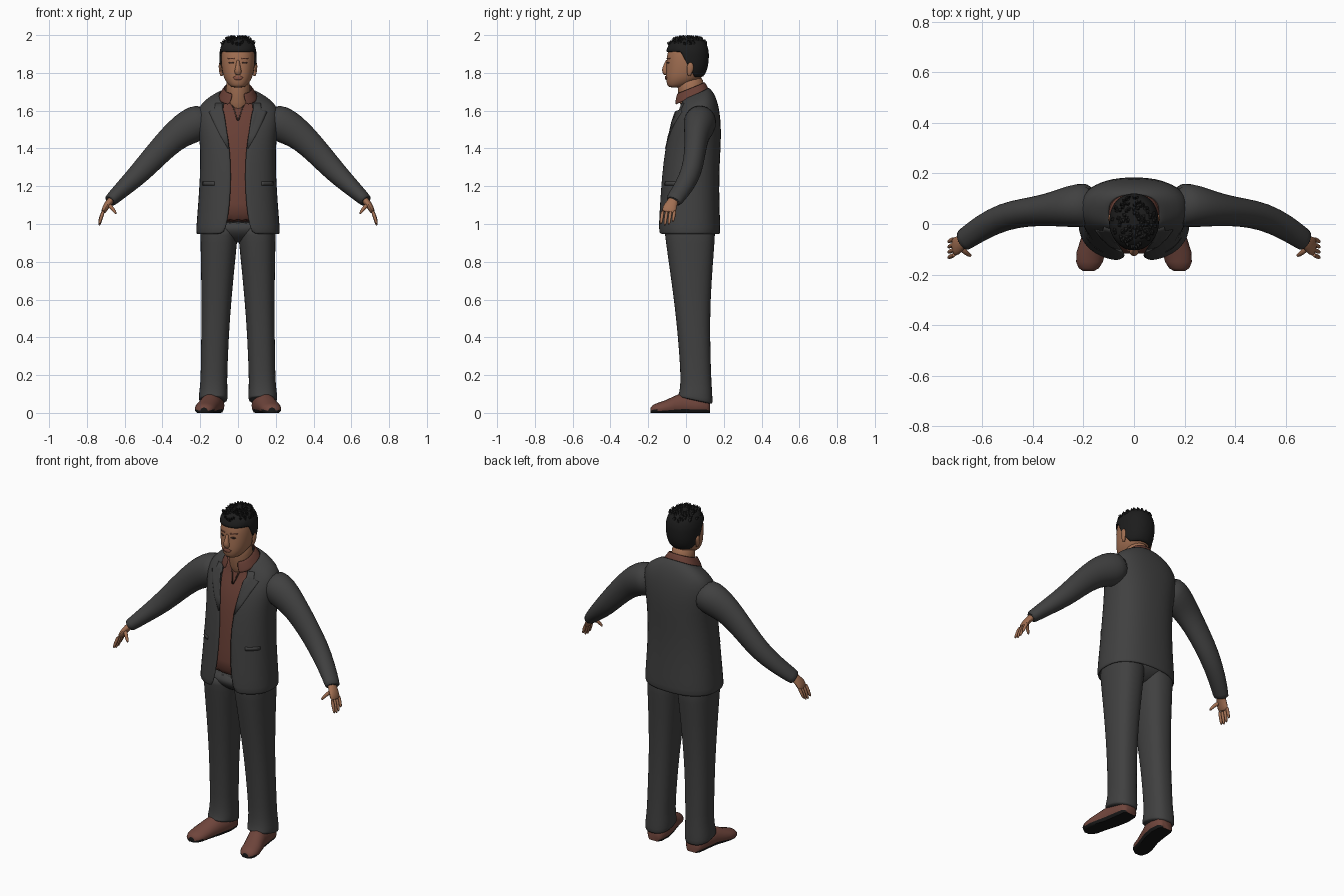
import bpy, bmesh, math, random
from mathutils import Vector
from mathutils.bvhtree import BVHTree

cube = bpy.data.objects.get("Cube")
if cube:
    bpy.data.objects.remove(cube, do_unlink=True)


def colour(name, r, g, b):
    mat = bpy.data.materials.new(name)
    mat.use_nodes = True
    mat.diffuse_color = (r, g, b, 1)
    mat.node_tree.nodes["Principled BSDF"].inputs["Base Color"].default_value = (r, g, b, 1)
    return mat


charcoal = colour("charcoal cloth", .052, .052, .052)
rust = colour("rust shirt", .14, .05, .036)
leather = colour("brown leather", .16, .06, .045)
skin = colour("skin", .36, .16, .085)
black = colour("black hair", .012, .012, .012)
rubber = colour("black sole", .008, .008, .008)
lip = colour("lip", .25, .09, .06)
dark = colour("dark brown", .04, .02, .015)


def finish(name, bm, mats, mirror=False, subdiv=0, thick=0):
    """Turn a bmesh into a smooth shaded object with its modifiers."""
    mesh = bpy.data.meshes.new(name)
    bm.to_mesh(mesh)
    bm.free()
    for mat in mats:
        mesh.materials.append(mat)
    for poly in mesh.polygons:
        poly.use_smooth = True
    mesh.set_sharp_from_angle(angle=math.radians(50))
    obj = bpy.data.objects.new(name, mesh)
    bpy.context.collection.objects.link(obj)
    if thick:
        mod = obj.modifiers.new("thickness", 'SOLIDIFY')
        mod.thickness, mod.offset = thick, -1
    if subdiv:
        mod = obj.modifiers.new("smooth", 'SUBSURF')
        mod.levels = mod.render_levels = subdiv
    if mirror:
        obj.modifiers.new("mirror", 'MIRROR').use_mirror_merge = False
    return obj


def ring(z, w, front, back, gap=0, tilt=0, x=0, n=24, power=2.4):
    """Horizontal rounded section, left open at the front where gap is set."""
    mid, half = (front + back) / 2, (back - front) / 2
    start = math.asin((gap / w) ** (power / 2)) if gap else 0
    pts = []
    for i in range(n + 1 if gap else n):
        a = start + (2 * math.pi - 2 * start) * i / n
        s, c = (math.copysign(abs(f(a)) ** (2 / power), f(a)) for f in (math.sin, math.cos))
        y = mid - half * c
        pts.append(Vector((x + w * s, y, z + tilt * (y - mid))))
    return pts


def stitch(rings, closed=True):
    bm = bmesh.new()
    grid = [[bm.verts.new(p) for p in r] for r in rings]
    n = len(grid[0])
    for lo, hi in zip(grid, grid[1:]):
        for j in range(n if closed else n - 1):
            k = (j + 1) % n
            bm.faces.new((lo[j], lo[k], hi[k], hi[j]))
    if closed:
        bm.faces.new(grid[0][::-1])
        bm.faces.new(grid[-1])
        bmesh.ops.recalc_face_normals(bm, faces=bm.faces)
    return bm


def tube(name, path, mat, n=12, mirror=False, subdiv=1):
    """Oval tube; each path row is x, y, z, half depth, half thickness."""
    pts = [Vector(p[:3]) for p in path]
    rings = []
    for i, row in enumerate(path):
        t = (pts[min(i + 1, len(pts) - 1)] - pts[max(i - 1, 0)]).normalized()
        u = Vector((0, 1, 0))
        u = (u - t * u.dot(t)).normalized()
        v = t.cross(u)
        angles = [2 * math.pi * j / n for j in range(n)]
        rings.append([pts[i] + u * row[3] * math.cos(a) + v * row[4] * math.sin(a) for a in angles])
    return finish(name, stitch(rings), [mat], mirror, subdiv)


def surface(obj):
    bpy.context.view_layer.update()
    return BVHTree.FromObject(obj, bpy.context.evaluated_depsgraph_get())


def plate(name, rows, tree, mat, lift=.004, mirror=True):
    """Thin strip laid on the front of a surface; rows are z, inner x, outer x."""
    rings = []
    for z, x0, x1 in rows:
        line = []
        for j in range(6):
            x = x0 + (x1 - x0) * j / 5
            hit = tree.ray_cast(Vector((x, -1, z)), Vector((0, 1, 0)))[0]
            if hit is None or hit.y > .03:
                hit = tree.find_nearest(Vector((x, -.12, z)))[0]
            line.append(Vector((x, hit.y - lift, z)))
        rings.append(line)
    return finish(name, stitch(rings, False), [mat], mirror, 0, .006)


# Jacket: open shell; rows are z, half width, front, back, gap, tilt
jacket_rows = [
    (.945, .222, -.148, .18, .09, 0), (.965, .224, -.153, .183, .062, 0),
    (1.1, .213, -.142, .178, .042, 0), (1.25, .203, -.132, .176, .034, 0),
    (1.4, .2, -.115, .184, .042, 0), (1.5, .212, -.093, .187, .058, 0),
    (1.58, .222, -.06, .18, .075, .1), (1.635, .2, -.035, .165, .08, .2),
    (1.668, .15, -.033, .145, .075, .35), (1.69, .1, -.035, .12, .06, .45)]
jacket = finish("jacket", stitch([ring(*r) for r in jacket_rows], False), [charcoal], False, 1, .012)
cloth = surface(jacket)
plate("lapels", [(1.4, .046, .054), (1.47, .056, .095), (1.54, .068, .13), (1.595, .078, .155),
                 (1.605, .08, .125), (1.64, .084, .12)], cloth, charcoal)
plate("pocket_welts", [(1.205, .125, .188), (1.225, .125, .188)], cloth, charcoal, .003)

# Sleeves
tube("sleeves", [(.15, .078, 1.56, .085, .08), (.22, .074, 1.535, .09, .1), (.285, .064, 1.5, .077, .09),
                 (.347, .055, 1.455, .064, .077), (.43, .046, 1.37, .057, .068),
                 (.515, .03, 1.275, .056, .06), (.6, -.012, 1.195, .052, .047),
                 (.672, -.062, 1.128, .046, .036), (.68, -.068, 1.12, .044, .033)],
     charcoal, 16, True)

# Shirt follows the jacket from the inside
shirt_rows = [(z, w - .035, f + .022, b - .03) for z, w, f, b, g, t in jacket_rows[2:7]]
shirt_rows = [(1.0, .18, -.125, .15)] + shirt_rows + [(1.63, .13, -.016, .12), (1.665, .082, -.02, .1)]
shirt = finish("shirt", stitch([ring(*r) for r in shirt_rows]), [rust], False, 1)
plate("shirt_opening", [(1.55, 0, .006), (1.6, .014, .022), (1.65, .032, .042)], surface(shirt), dark, .003)
collar_rows = [(1.67, .105, -.066, .122, .045, .45), (1.695, .09, -.06, .112, .035, .42),
               (1.722, .074, -.052, .1, .028, .4)]
finish("shirt_collar", stitch([ring(*r) for r in collar_rows], False), [rust], False, 1, .006)

# Trousers: rows are z, centre x, half width, front, back
leg_rows = [(1.0, .1, .1, -.118, .155), (.95, .1, .1, -.113, .155), (.85, .104, .094, -.1, .148),
            (.7, .11, .085, -.078, .136), (.5, .118, .075, -.052, .127), (.3, .125, .072, -.035, .13),
            (.16, .128, .07, -.027, .135), (.1, .131, .077, -.038, .14), (.07, .132, .076, -.044, .141),
            (.064, .132, .074, -.044, .14)]
legs = [ring(z, w, f, b, 0, -.22 if z < .08 else 0, x) for z, x, w, f, b in leg_rows]
finish("trouser_legs", stitch(legs), [charcoal], True, 1)
seat = [(.9, .05, -.04, .08), (.93, .12, -.08, .12), (.96, .18, -.11, .15), (1.02, .19, -.12, .155)]
finish("trouser_seat", stitch([ring(*r) for r in seat]), [charcoal], False, 1)

# Shoes: sections from heel to toe are y, centre x, half width, top
shoe_rows = [(.128, .128, .035, .06), (.11, .128, .052, .09), (.05, .13, .058, .1), (-.02, .142, .056, .105),
             (-.06, .155, .056, .09), (-.11, .17, .057, .066), (-.15, .176, .053, .053),
             (-.175, .179, .04, .042), (-.187, .18, .02, .028)]
sections = []
for y, x, w, top in shoe_rows:
    ring_pts = []
    for j in range(20):
        a = 2 * math.pi * j / 20
        ring_pts.append(Vector((x + w * math.cos(a), y, max(0, top * (.38 + .62 * math.sin(a))))))
    sections.append(ring_pts)
shoe = stitch(sections)
for face in shoe.faces:
    face.material_index = 1 if face.calc_center_median().z < .014 else 0
finish("shoes", shoe, [leather, rubber], True)

# Hands
tube("palms", [(.655, -.055, 1.145, .028, .02), (.685, -.074, 1.112, .03, .02), (.703, -.088, 1.085, .04, .017),
               (.716, -.092, 1.056, .038, .012)], skin, 12, True)
for finger, reach in (("index", .9), ("middle", 1), ("ring", .95), ("little", .75)):
    y = -.122 + .021 * ("index", "middle", "ring", "little").index(finger)
    tube(finger + "_fingers", [(.71, y, 1.075, .01, .01), (.725, y - .006, 1.07 - .04 * reach, .01, .01),
                               (.736, y - .012, 1.07 - .082 * reach, .007, .007)], skin, 8, True)
tube("thumbs", [(.69, -.09, 1.105, .014, .013), (.665, -.115, 1.085, .011, .011),
                (.643, -.128, 1.05, .007, .007)], skin, 8, True)

# Head and neck
head_rows = [(1.722, .03, -.088, -.03), (1.735, .05, -.1, .02), (1.765, .072, -.107, .078),
             (1.8, .083, -.107, .102), (1.85, .09, -.104, .113), (1.9, .09, -.101, .113),
             (1.94, .083, -.088, .106), (1.967, .064, -.06, .087), (1.984, .035, -.025, .055)]
head = finish("head", stitch([ring(*r, power=2.2) for r in head_rows]), [skin], False, 2)
tube("neck", [(0, .05, 1.57, .068, .066), (0, .035, 1.66, .072, .066), (0, .025, 1.72, .072, .065),
              (0, .02, 1.79, .07, .062)], skin, 16)
tube("nose", [(0, -.096, 1.872, .01, .008), (0, -.106, 1.84, .013, .011), (0, -.113, 1.814, .019, .02),
              (0, -.107, 1.797, .016, .019), (0, -.1, 1.793, .01, .012)], skin, 10)
tube("ears", [(.084, .016, 1.782, .006, .007), (.09, .018, 1.795, .013, .009), (.094, .022, 1.825, .02, .009),
              (.095, .024, 1.845, .016, .008), (.092, .022, 1.856, .007, .006)], skin, 10, True)
face = surface(head)
plate("eyes", [(1.849, .026, .044), (1.854, .022, .05), (1.858, .028, .044)], face, dark, .002)
plate("eyebrows", [(1.874, .018, .052), (1.88, .02, .058)], face, lip, .003)
plate("lips", [(1.763, -.012, .012), (1.77, -.024, .024), (1.776, -.028, .028), (1.784, -.012, .012)],
      face, lip, .005, False)

# Hair cap: grown head with the face and nape cut away
grow = .009
cap_rows = [(z + .006, w + grow, f - grow, b + grow) for z, w, f, b in head_rows]
cap = stitch([ring(*r, power=2.2) for r in cap_rows])
brow = Vector((0, -.03, 1.912))
slant = Vector((0, .87, .49))
for co, no in ((brow, Vector((0, 0, 1))), (brow, slant), (Vector((0, 0, 1.775)), Vector((0, 0, 1)))):
    bmesh.ops.bisect_plane(cap, geom=cap.verts[:] + cap.edges[:] + cap.faces[:], plane_co=co, plane_no=no)


def is_bare(f):
    c = f.calc_center_median()
    return c.z < 1.775 or (c.z < brow.z and (c - brow).dot(slant) < 0)


bmesh.ops.delete(cap, geom=[f for f in cap.faces if is_bare(f)], context='FACES')
hair = finish("hair", cap, [black], False, 1, .012)

# Short tufts on the crown
random.seed(4)
scalp = surface(hair)
tufts = bmesh.new()
for i in range(110):
    a, r = random.uniform(0, 2 * math.pi), math.sqrt(random.random())
    start = Vector((.085 * r * math.cos(a), .01 + .1 * r * math.sin(a), 3))
    hit, normal = scalp.ray_cast(start, Vector((0, 0, -1)))[:2]
    if hit is None or hit.z < 1.92:
        continue
    lean = (normal + Vector((random.uniform(-.5, .5), -.5, .5))).normalized()
    tip = hit + lean * .016
    tip.z = min(tip.z, 2)
    side = lean.orthogonal().normalized() * .011
    other = lean.cross(side)
    base = [tufts.verts.new(hit - lean * .004 + d) for d in (side, other, -side, -other)]
    top = tufts.verts.new(tip)
    for j in range(4):
        tufts.faces.new((base[j], base[(j + 1) % 4], top))
finish("hair_tufts", tufts, [black])
